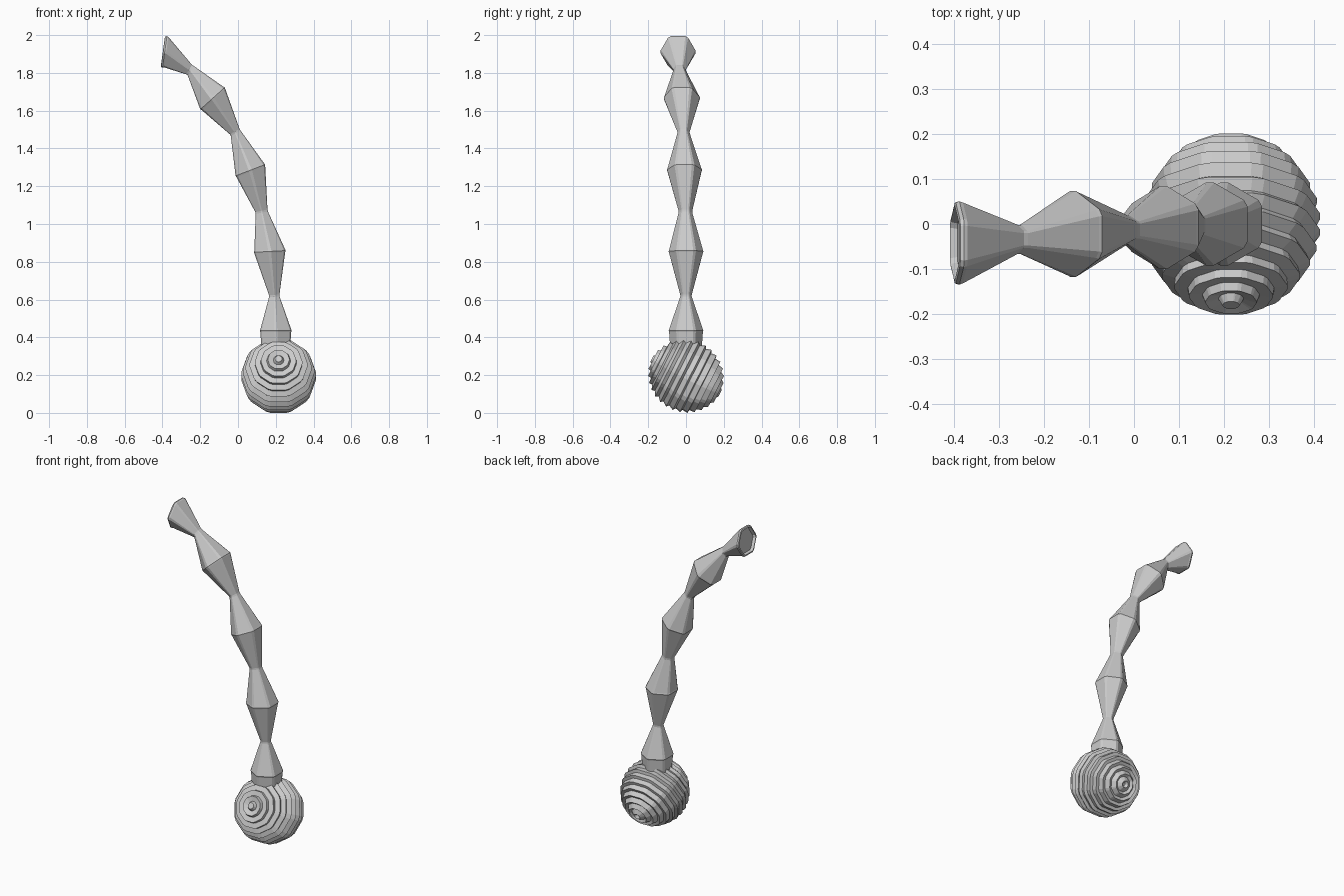
import bpy, math
from mathutils import Vector, Matrix

if "Cube" in bpy.data.objects:
    bpy.data.objects.remove(bpy.data.objects["Cube"])


def chopped_polygon(n, radius, start, cut=0.1):
    """Regular polygon whose corners are bevelled into short flats."""
    pts = [Vector((radius * math.cos(start + 2 * math.pi * i / n),
                   radius * math.sin(start + 2 * math.pi * i / n), 0)) for i in range(n)]
    out = []
    for i, p in enumerate(pts):
        out += [p.lerp(pts[i - 1], cut), p.lerp(pts[(i + 1) % n], cut)]
    return out


def loft(name, rings):
    """Skin a list of equal-length rings, closing both ends."""
    k = len(rings[0])
    verts = [v for r in rings for v in r]
    faces = [tuple(range(k))[::-1], tuple(range((len(rings) - 1) * k, len(rings) * k))]
    for a in range(len(rings) - 1):
        for j in range(k):
            m = (j + 1) % k
            faces.append((a * k + j, a * k + m, (a + 1) * k + m, (a + 1) * k + j))
    mesh = bpy.data.meshes.new(name)
    mesh.from_pydata(verts, [], faces)
    obj = bpy.data.objects.new(name, mesh)
    bpy.context.collection.objects.link(obj)
    return obj


# Ridged ball: ten meridian panels, stepped rings, poles tilted up at the front
tilt = Matrix.Translation((0.215, 0, 0.195)) @ Matrix.Rotation(math.radians(63), 4, 'X')
rings = []
count = 16
for i in range(count):
    for frac, r in ((0.12, 0.188), (0.42, 0.203)):
        a = math.pi * (i + frac + 0.1) / count
        rings.append([tilt @ (p + Vector((0, 0, -r * math.cos(a))))
                      for p in chopped_polygon(10, r * math.sin(a), 0, 0.12)])
loft("ridged_ball", rings)

# Segmented stalk: x, y, z, corner radius, lean in degrees
stations = [
    (0.200, 0.000, 0.300, 0.085, 0),
    (0.200, 0.000, 0.435, 0.097, 0),
    (0.192, 0.000, 0.620, 0.032, 3),
    (0.168, 0.000, 0.855, 0.097, 3),
    (0.125, -0.003, 1.065, 0.038, 12),
    (0.065, -0.008, 1.285, 0.097, 21),
    (-0.015, -0.013, 1.485, 0.034, 30),
    (-0.135, -0.022, 1.665, 0.100, 42),
    (-0.255, -0.034, 1.815, 0.034, 58),
    (-0.388, -0.042, 1.911, 0.097, 82),
]
rings = []
for i, (x, y, z, r, lean) in enumerate(stations):
    frame = Matrix.Translation((x, y, z)) @ Matrix.Rotation(-math.radians(lean), 4, 'Y')
    # Wide joints get a narrow bevelled band
    if i % 2:
        bands = [(-0.008, r * 0.97), (0.0, r), (0.008, r * 0.97)]
    else:
        bands = [(-0.005, r), (0.005, r)]
    for h, rr in bands:
        rings.append([frame @ (p + Vector((0, 0, h)))
                      for p in chopped_polygon(6, rr, math.pi / 2)])
# Shallow recess in the open end
for h, rr in ((0.010, 0.085), (-0.006, 0.078)):
    rings.append([frame @ (p + Vector((0, 0, h))) for p in chopped_polygon(6, rr, math.pi / 2)])
loft("segmented_stalk", rings)
